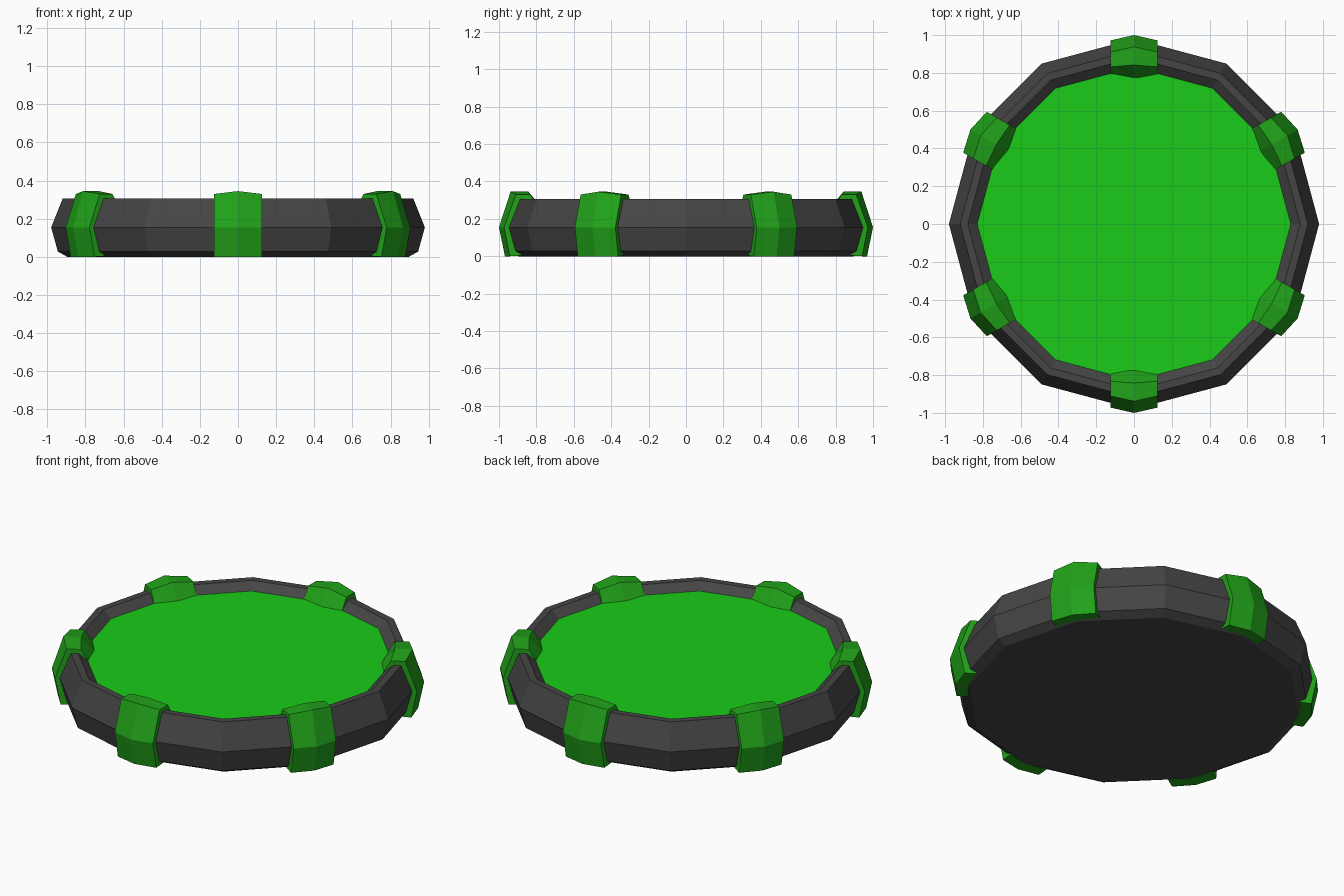
import bpy, bmesh
from math import sin, cos, radians

if "Cube" in bpy.data.objects:
    bpy.data.objects.remove(bpy.data.objects["Cube"])


def material(name, rgb):
    m = bpy.data.materials.new(name)
    m.diffuse_color = (*rgb, 1)
    m.use_nodes = True
    m.node_tree.nodes["Principled BSDF"].inputs["Base Color"].default_value = m.diffuse_color
    return m


def make_object(name, bm, mat):
    bmesh.ops.recalc_face_normals(bm, faces=bm.faces)
    me = bpy.data.meshes.new(name)
    bm.to_mesh(me)
    bm.free()
    me.materials.append(mat)
    ob = bpy.data.objects.new(name, me)
    bpy.context.collection.objects.link(ob)
    return ob


def loft(bm, rings, closed):
    """Bridge successive vertex rings."""
    n = len(rings[0])
    for a, b in zip(rings, rings[1:]):
        for i in range(n if closed else n - 1):
            j = (i + 1) % n
            bm.faces.new((a[i], a[j], b[j], b[i]))


def polygon_ring(bm, r, z, n=12):
    return [bm.verts.new((r * cos(radians(360 / n * i)), r * sin(radians(360 / n * i)), z))
            for i in range(n)]


dark = material("dark grey", (0.06, 0.06, 0.06))
bright = material("bright green", (0.01, 0.6, 0.01))
green = material("clamp green", (0.015, 0.36, 0.01))

# Twelve-sided rim with closed underside
TOP = 0.265
bm = bmesh.new()
profile = [(0.895, 0), (0.945, 0.028), (0.98, 0.155), (0.92, 0.305), (0.88, 0.305), (0.83, TOP)]
rings = [polygon_ring(bm, r, z) for r, z in profile]
loft(bm, rings, True)
bm.faces.new(rings[0])
make_object("rim", bm, dark)

# Green surface inside the rim
bm = bmesh.new()
bm.faces.new(polygon_ring(bm, 0.83, TOP))
make_object("pad_surface", bm, bright)

# Six clamps, bent at the middle to follow the rim corners
centre = [(0.90, 0.004), (0.968, 0), (1.0, 0.155), (0.938, 0.345), (0.842, 0.345), (0.762, 0.25)]
edge = [(0.88, 0.004), (0.942, 0), (0.972, 0.155), (0.91, 0.33), (0.832, 0.33), (0.785, 0.25)]
for k in range(6):
    a = radians(30 + 60 * k)
    bm = bmesh.new()
    rings = []
    for t, prof in ((-0.125, edge), (0, centre), (0.125, edge)):
        rings.append([bm.verts.new((r * cos(a) - t * sin(a), r * sin(a) + t * cos(a), z))
                      for r, z in prof])
    loft(bm, rings, True)
    bm.faces.new(rings[0])
    bm.faces.new(rings[-1])
    make_object(f"clamp_{k + 1}", bm, green)
